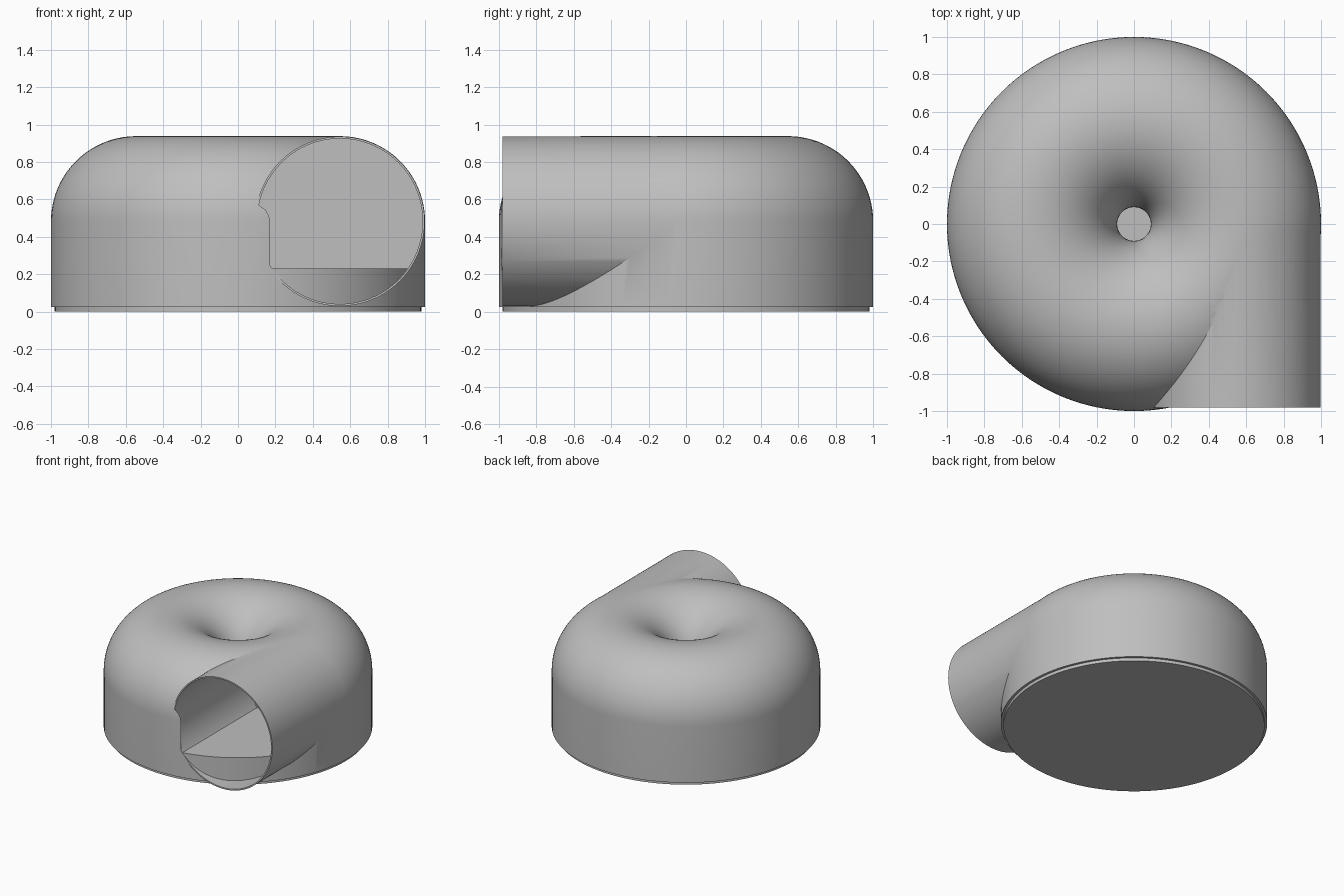
import bpy, bmesh, math

cube = bpy.data.objects.get("Cube")
if cube:
    bpy.data.objects.remove(cube, do_unlink=True)

RING, MID, R, WALL = 0.545, 0.483, 0.455, 0.011   # ring radius, mid height, tube radius, wall
SILL, FRONT = 0.23, -0.98

grey = bpy.data.materials.new("light grey")
grey.use_nodes = True
grey.diffuse_color = (0.52, 0.52, 0.52, 1)
grey.node_tree.nodes["Principled BSDF"].inputs["Base Color"].default_value = (0.52, 0.52, 0.52, 1)


def lathe(name, profile, steps=128):
    """Turn a closed (radius, height) outline around z."""
    bm = bmesh.new()
    verts = [bm.verts.new((r, 0, z)) for r, z in profile]
    edges = [bm.edges.new((a, b)) for a, b in zip(verts, verts[1:] + verts[:1])]
    bmesh.ops.spin(bm, geom=verts + edges, axis=(0, 0, 1), cent=(0, 0, 0),
                   angle=math.tau, steps=steps)
    bmesh.ops.remove_doubles(bm, verts=bm.verts, dist=0.0002)
    bmesh.ops.dissolve_degenerate(bm, edges=bm.edges, dist=0.0001)
    bmesh.ops.recalc_face_normals(bm, faces=bm.faces)
    mesh = bpy.data.meshes.new(name)
    bm.to_mesh(mesh)
    bm.free()
    mesh.materials.append(grey)
    obj = bpy.data.objects.new(name, mesh)
    bpy.context.collection.objects.link(obj)
    return obj


def cylinder(name, radius, depth, location, along_y=False):
    bpy.ops.mesh.primitive_cylinder_add(vertices=128, radius=radius, depth=depth, location=location,
                                        rotation=(math.pi / 2 if along_y else 0, 0, 0))
    obj = bpy.context.object
    obj.name = name
    obj.data.materials.append(grey)
    return obj


def tube(name, radius, start, end):
    return cylinder(name, radius, end - start, (RING, (start + end) / 2, MID), True)


def combine(target, other, operation):
    mod = target.modifiers.new("join", "BOOLEAN")
    mod.operation, mod.solver, mod.object = operation, "EXACT", other
    bpy.context.view_layer.objects.active = target
    bpy.ops.object.modifier_apply(modifier=mod.name)
    bpy.data.objects.remove(other, do_unlink=True)


def smooth(obj):
    bpy.ops.object.select_all(action="DESELECT")
    obj.select_set(True)
    bpy.context.view_layer.objects.active = obj
    bpy.ops.object.shade_smooth_by_angle(angle=math.radians(30))


def arc(radius, stop_z, n=56):
    """Arc over the ring and down the funnel to the bell lip."""
    end = math.pi + math.asin((MID - stop_z) / radius)
    return [(RING + radius * math.cos(end * i / n), MID + radius * math.sin(end * i / n))
            for i in range(n + 1)]


# Domed housing with central funnel, joined to the side pipe
lip = 0.22
outer = arc(R, lip)
housing = lathe("housing", [(1.0, 0.025)] + outer + [(outer[-1][0], 0.025)])
combine(housing, tube("pipe", R - 0.002, FRONT, -0.01), "UNION")

# Hollow inside with a sloped foot
cavity = lathe("cavity", [(0.85, 0.0), (0.978, 0.33)] + arc(R - WALL, lip) + [(0.1, lip), (0.1, 0.0)])
combine(housing, cavity, "DIFFERENCE")

# Pipe bore, leaving a low sill of the housing wall standing
bore = tube("bore", R - WALL - 0.002, FRONT - 0.005, -0.015)
combine(bore, cylinder("sill", 0.999, SILL + 0.1, (0, 0, (SILL - 0.1) / 2)), "DIFFERENCE")
combine(housing, bore, "DIFFERENCE")
smooth(housing)

# Base plate
base = cylinder("base_plate", 0.98, 0.026, (0, 0, 0.013))
smooth(base)

# Flared pedestal below the funnel
flare = [(0.18 - 0.09 * math.sin(a), 0.115 - 0.09 * math.cos(a))
         for a in (math.pi / 2 * i / 12 for i in range(13))]
pedestal = lathe("pedestal", [(0.0, 0.02), (0.18, 0.02)] + flare + [(0.09, 0.13), (0.0, 0.13)], 64)
smooth(pedestal)
